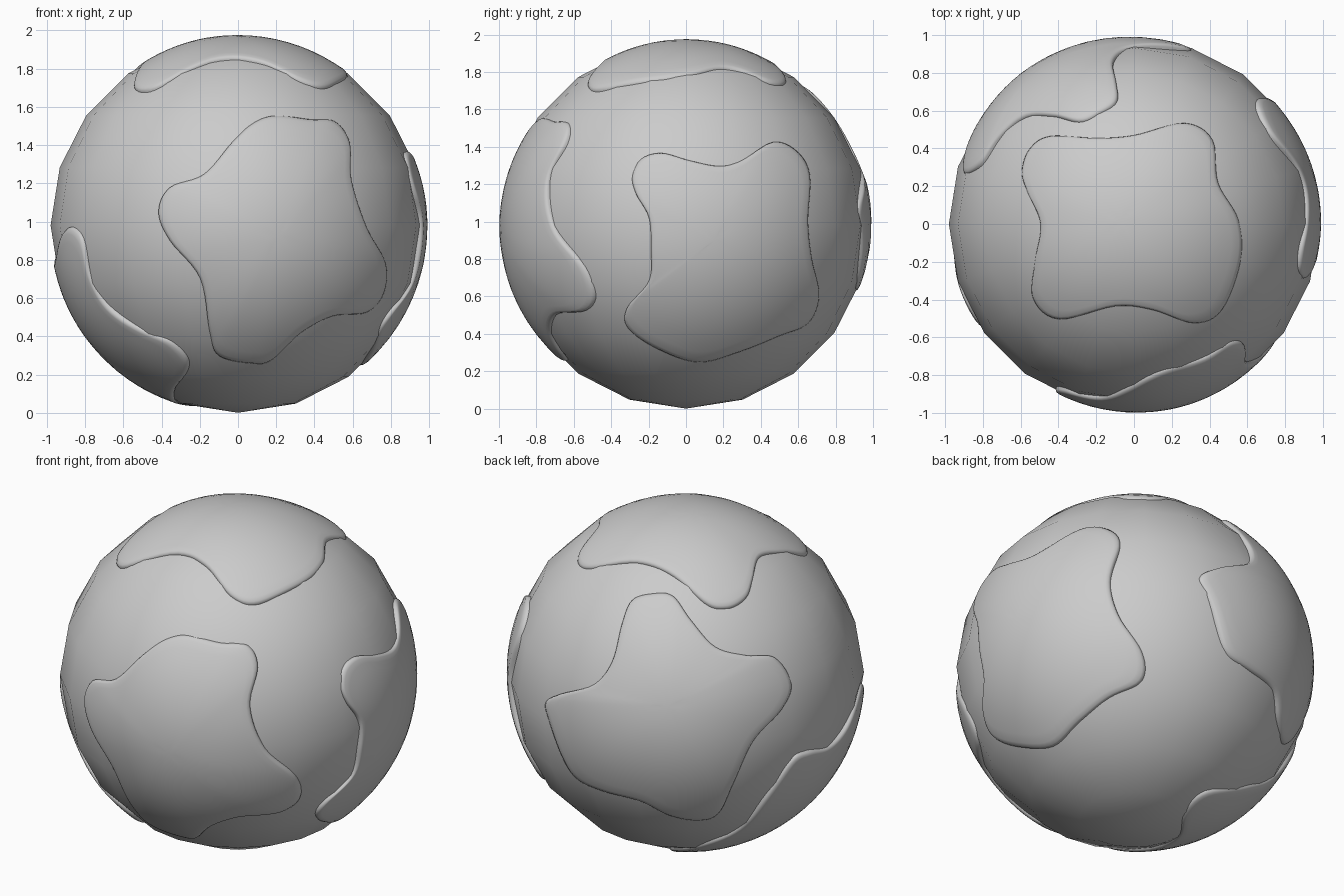
import bpy, bmesh, math
from mathutils import Vector

if "Cube" in bpy.data.objects:
    bpy.data.objects.remove(bpy.data.objects["Cube"])

CENTRE = Vector((0, 0, 0.98))


def smooth_loop(pts, steps=6):
    """Closed Catmull-Rom curve through 2D points."""
    p = [Vector(q) for q in pts]
    n, out = len(p), []
    for i in range(n):
        a, b, c, d = p[i - 1], p[i], p[(i + 1) % n], p[(i + 2) % n]
        for k in range(steps):
            t = k / steps
            out.append(0.5 * (2 * b + (c - a) * t + (2 * a - 5 * b + 4 * c - d) * t * t
                              + (3 * b - a - 3 * c + d) * t ** 3))
    return out


def finish(bm, name):
    bmesh.ops.recalc_face_normals(bm, faces=bm.faces)
    me = bpy.data.meshes.new(name)
    bm.to_mesh(me)
    bm.free()
    me.shade_smooth()
    ob = bpy.data.objects.new(name, me)
    ob.location = CENTRE
    bpy.context.collection.objects.link(ob)
    return ob


def patch(name, az, el, pts, bulge=0.015):
    """Raised patch: outline drawn in a view plane, projected on the ball."""
    az, el = math.radians(az), math.radians(el)
    T = Vector((math.cos(el) * math.cos(az), math.cos(el) * math.sin(az), math.sin(el)))
    R = Vector((-math.sin(az), math.cos(az), 0))
    U = T.cross(R)
    loop = smooth_loop(pts)
    n = len(loop)
    mid = sum(loop, Vector((0, 0))) / n
    # ring position and surface radius, ending in a rounded rim
    rings = [(k / 10, 0.985 + bulge * (1 - (k / 10) ** 2)) for k in range(1, 10)]
    rings += [(0.96, 0.986), (0.985, 0.982), (1.0, 0.972), (1.005, 0.94)]
    bm = bmesh.new()

    def vert(q, r):
        w = math.sqrt(max(0.0, 0.965 - q.length_squared))
        return bm.verts.new((R * q.x + U * q.y + T * w).normalized() * r)

    hub = vert(mid, 0.985 + bulge)
    prev = None
    for t, r in rings:
        ring = [vert(mid + (q - mid) * t, r) for q in loop]
        for i in range(n):
            j = (i + 1) % n
            if prev:
                bm.faces.new((prev[i], ring[i], ring[j], prev[j]))
            else:
                bm.faces.new((hub, ring[i], ring[j]))
        prev = ring
    ob = finish(bm, name)
    # keep normals facing outwards on the open shell
    if ob.data.polygons[0].normal.dot(T) < 0:
        ob.data.flip_normals()


def lower(pts, dz=0.98):
    return [(a, b - dz) for a, b in pts]


# ball
bm = bmesh.new()
bmesh.ops.create_uvsphere(bm, u_segments=20, v_segments=10, radius=0.98)
finish(bm, "ball")

# top patch
patch("top_patch", -90, 90, [
    (-.56, .40), (-.45, .47), (-.2, .46), (0, .475), (.27, .54), (.42, .45), (.45, .22),
    (.56, .02), (.57, -.2), (.47, -.46), (.32, -.53), (.1, -.46), (-.1, -.44),
    (-.4, -.51), (-.54, -.4), (-.53, -.2), (-.5, 0), (-.57, .17), (-.6, .28)], 0.01)

# front patch
patch("front_patch", -90, 0, lower([
    (.2, 1.56), (.38, 1.54), (.51, 1.53), (.59, 1.42), (.6, 1.22), (.68, .97), (.78, .78),
    (.77, .62), (.68, .52), (.5, .5), (.33, .41), (.18, .27), (.08, .25), (-.1, .29),
    (-.15, .42), (-.2, .7), (-.36, .9), (-.42, 1.05), (-.36, 1.18), (-.18, 1.25),
    (-.03, 1.42), (.08, 1.52)]))

# right patch
patch("right_patch", 0, 0, lower([
    (-.13, 1.37), (.02, 1.33), (.18, 1.3), (.3, 1.33), (.47, 1.43), (.6, 1.38), (.67, 1.25),
    (.66, 1.0), (.68, .8), (.72, .6), (.66, .45), (.5, .38), (.3, .3), (.07, .24),
    (-.15, .31), (-.31, .42), (-.32, .53), (-.2, .68), (-.19, .85), (-.2, 1.02),
    (-.27, 1.15), (-.29, 1.25), (-.24, 1.34)]), 0.006)

# back patch, seen from the back left
patch("back_patch", 135, 25, [
    (-.29, .46), (-.18, .44), (-.1, .3), (.02, .14), (.19, .08), (.36, .055), (.45, -.1),
    (.38, -.24), (.21, -.4), (.1, -.63), (.03, -.79), (-.08, -.82), (-.24, -.78),
    (-.4, -.69), (-.59, -.62), (-.72, -.54), (-.8, -.4), (-.86, -.2), (-.87, -.1),
    (-.8, -.06), (-.64, -.02), (-.54, .1), (-.47, .3), (-.4, .43)])

# lower left patch, seen from the left and below
patch("lower_left_patch", 180, -45, [
    (.45, .61), (.54, .52), (.54, .35), (.56, .18), (.64, -.035), (.68, -.18), (.63, -.31),
    (.53, -.36), (.33, -.375), (0, -.44), (-.24, -.55), (-.41, -.49), (-.44, -.23),
    (-.4, .01), (-.385, .3), (-.3, .52), (-.18, .56), (0, .54), (.176, .56), (.33, .62)], 0.006)
